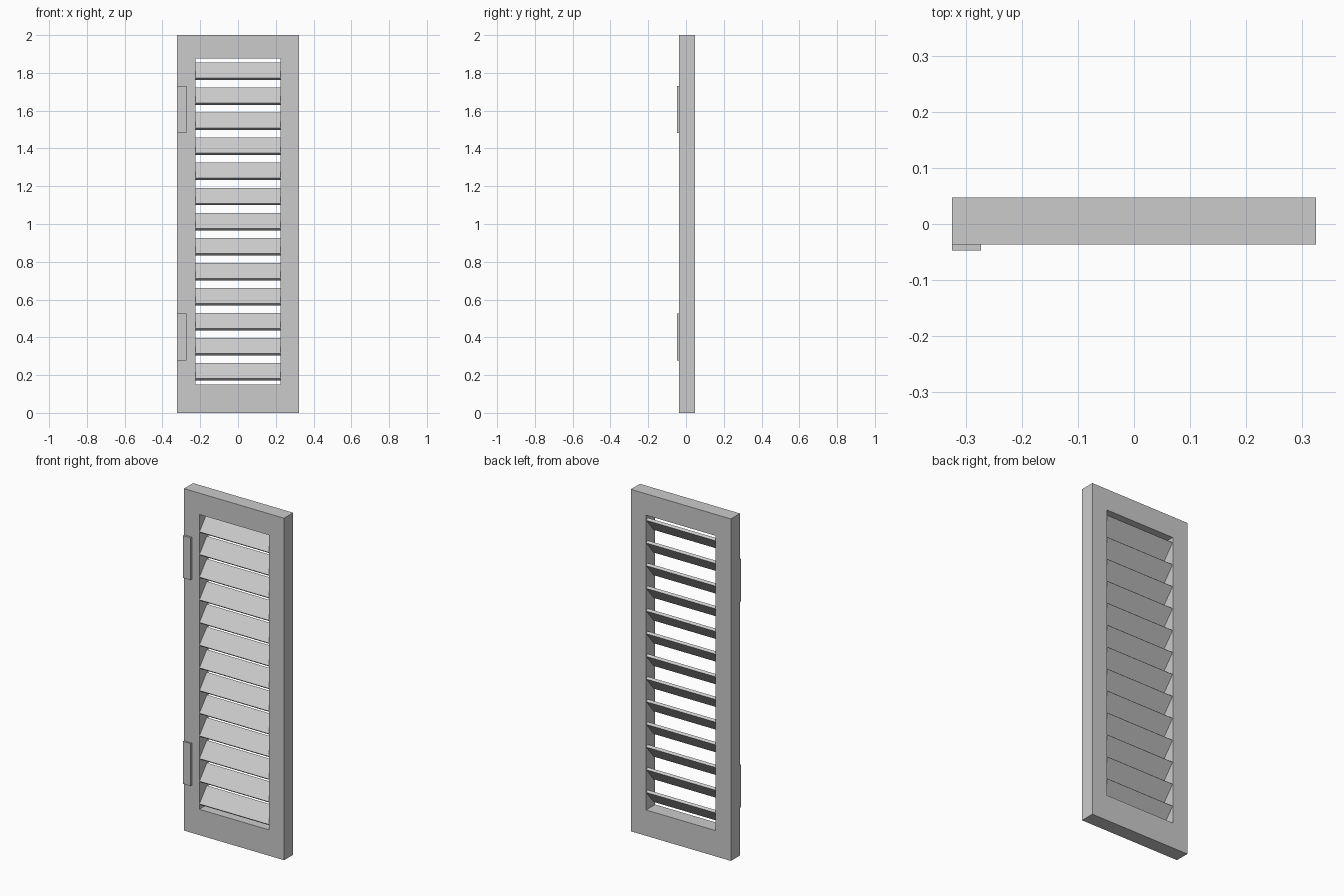
import bpy, bmesh, math

if "Cube" in bpy.data.objects:
    bpy.data.objects.remove(bpy.data.objects["Cube"])

grey = bpy.data.materials.new("painted grey")
grey.diffuse_color = (0.6, 0.6, 0.6, 1)
grey.use_nodes = True
grey.node_tree.nodes["Principled BSDF"].inputs["Base Color"].default_value = grey.diffuse_color


def add_object(name, bm):
    bmesh.ops.recalc_face_normals(bm, faces=bm.faces)
    me = bpy.data.meshes.new(name)
    bm.to_mesh(me)
    bm.free()
    me.materials.append(grey)
    ob = bpy.data.objects.new(name, me)
    bpy.context.collection.objects.link(ob)
    return ob


def box(name, size, loc, tilt=0.0):
    bm = bmesh.new()
    bmesh.ops.create_cube(bm, size=1)
    bmesh.ops.scale(bm, vec=size, verts=bm.verts)
    ob = add_object(name, bm)
    ob.location = loc
    ob.rotation_euler.x = tilt
    return ob


HALF_W, HEIGHT = 0.324, 2.0
FRONT, BACK = -0.0365, 0.0475
OPEN_X, OPEN_BOTTOM, OPEN_TOP = 0.225, 0.151, 1.875
MID_Y = (FRONT + BACK) / 2

# Frame: a rectangular ring extruded through its depth
bm = bmesh.new()


def ring(hx, z0, z1):
    return [bm.verts.new((x, FRONT, z))
            for x, z in ((-hx, z0), (hx, z0), (hx, z1), (-hx, z1))]


outer = ring(HALF_W, 0, HEIGHT)
inner = ring(OPEN_X, OPEN_BOTTOM, OPEN_TOP)
faces = []
for i in range(4):
    j = (i + 1) % 4
    faces.append(bm.faces.new((outer[i], outer[j], inner[j], inner[i])))
ext = bmesh.ops.extrude_face_region(bm, geom=faces, use_keep_orig=True)
moved = [g for g in ext["geom"] if isinstance(g, bmesh.types.BMVert)]
bmesh.ops.translate(bm, vec=(0, BACK - FRONT, 0), verts=moved)
add_object("shutter_frame", bm)

# Louvre slats: low edge to the front, high edge to the back
COUNT = 13
pitch = (OPEN_TOP - OPEN_BOTTOM) / COUNT
for i in range(COUNT):
    box(f"slat_{i + 1}", (2 * OPEN_X, 0.107, 0.016),
        (0, MID_Y, OPEN_BOTTOM + pitch * (i + 0.5)), math.radians(50))

# Hinge plates on the left of the front face
for name, z in (("lower_hinge", 0.402), ("upper_hinge", 1.606)):
    box(name, (0.051, 0.011, 0.247), (-HALF_W + 0.0255, FRONT - 0.0055, z))
